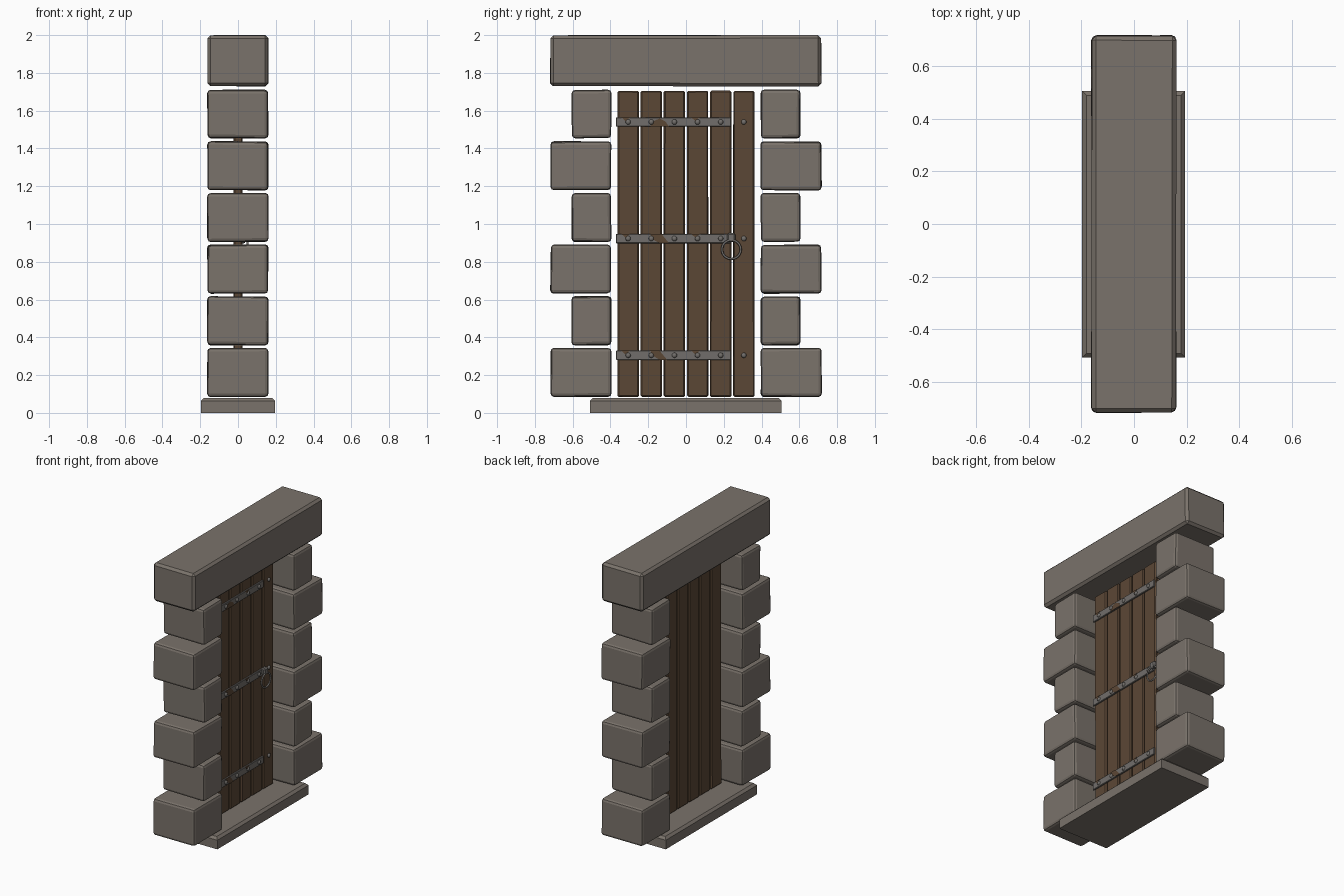
import bpy, bmesh, math, random
from mathutils import Matrix

if "Cube" in bpy.data.objects:
    bpy.data.objects.remove(bpy.data.objects["Cube"])

random.seed(4)


def material(name, rgb):
    m = bpy.data.materials.new(name)
    m.diffuse_color = (*rgb, 1)
    m.use_nodes = True
    m.node_tree.nodes["Principled BSDF"].inputs["Base Color"].default_value = m.diffuse_color
    return m


STONE = material("warm_grey_stone", (0.195, 0.170, 0.146))
WOOD = material("brown_wood", (0.105, 0.063, 0.036))
IRON = material("grey_iron", (0.165, 0.155, 0.145))


def finish(bm, name, mat, smooth=False):
    bmesh.ops.recalc_face_normals(bm, faces=bm.faces)
    me = bpy.data.meshes.new(name)
    bm.to_mesh(me)
    bm.free()
    me.materials.append(mat)
    ob = bpy.data.objects.new(name, me)
    bpy.context.collection.objects.link(ob)
    for p in me.polygons:
        p.use_smooth = smooth
    return ob


def box(name, mat, x, y, z, bevel=0.0, jitter=0.0, segments=1, top_only=False):
    """Chamfered box given by its (min, max) range on each axis."""
    bm = bmesh.new()
    bmesh.ops.create_cube(bm, size=1)
    for v in bm.verts:
        for i, (lo, hi) in enumerate((x, y, z)):
            inward = random.uniform(0, jitter)
            v.co[i] = hi - inward if v.co[i] > 0 else lo + inward
    if bevel:
        mid = sum(z) / 2
        edges = [e for e in bm.edges
                 if not top_only or all(v.co.z > mid for v in e.verts)]
        bmesh.ops.bevel(bm, geom=edges, offset=bevel, segments=segments,
                        profile=0.5, affect='EDGES')
    return finish(bm, name, mat)


# Doorstep and lintel
box("doorstep", STONE, (-0.197, 0.195), (-0.508, 0.506), (0, 0.08), 0.016, top_only=True)
box("lintel", STONE, (-0.164, 0.163), (-0.72, 0.718), (1.727, 2.0), 0.016, 0.004)

# Alternating long and short jamb stones on both sides
for row in range(6):
    z0 = 0.083 + row * 0.2735
    outer = 0.72 if row % 2 == 0 else 0.608
    for side, label in ((-1, "left"), (1, "right")):
        y = sorted((side * 0.393, side * outer))
        box(f"jamb_stone_{label}_{row + 1}", STONE, (-0.164, 0.163), y,
            (z0, z0 + 0.262), 0.018, 0.005, 2)

# Door planks
PITCH = 0.1225
centres = [(i - 2.5) * PITCH for i in range(6)]
for i, c in enumerate(centres):
    box(f"door_plank_{i + 1}", WOOD, (-0.025, 0.025), (c - 0.0575, c + 0.0575),
        (0.084, 1.706), 0.007, 0.002)


# Iron straps with worn patches, and rivets
def patch(name, points, z):
    bm = bmesh.new()
    f = bm.faces.new([bm.verts.new((0.032, y, z + dz)) for y, dz in points])
    r = bmesh.ops.extrude_face_region(bm, geom=[f])
    for g in r["geom"]:
        if isinstance(g, bmesh.types.BMVert):
            g.co.x += 0.005
    finish(bm, name, WOOD)


def rivet(name, y, z):
    bm = bmesh.new()
    bmesh.ops.create_uvsphere(bm, u_segments=10, v_segments=6, radius=0.014)
    bmesh.ops.transform(bm, verts=bm.verts,
                        matrix=Matrix.Translation((0.035 if y < 0.25 else 0.026, y, z))
                        @ Matrix.Diagonal((0.7, 1, 1, 1)))
    finish(bm, name, IRON, True)


LARGE = {
    "top": [(-0.19, -0.024), (-0.165, 0.008), (-0.14, 0.018), (-0.11, 0.004), (-0.09, -0.024)],
    "middle": [(-0.19, 0.024), (-0.17, -0.008), (-0.14, -0.024), (-0.09, -0.024), (-0.13, 0.024)],
    "bottom": [(-0.19, 0.024), (-0.17, -0.006), (-0.14, -0.024), (-0.1, -0.024), (-0.14, 0.024)],
}
for label, z in (("top", 1.54), ("middle", 0.923), ("bottom", 0.305)):
    box(f"strap_{label}", IRON, (0.022, 0.035), (-0.37, 0.238), (z - 0.025, z + 0.025), 0.003)
    patch(f"worn_patch_{label}", LARGE[label], z)
    for k, y in enumerate((-0.32, 0.05)):
        patch(f"worn_chip_{label}_{k + 1}",
              [(y - 0.022, 0.024), (y, 0.004), (y + 0.022, 0.024)], z)
    for i, c in enumerate(centres):
        rivet(f"rivet_{label}_{i + 1}", c, z)

# Ring handle hanging from a small mount
box("handle_mount", IRON, (0.022, 0.055), (0.218, 0.262), (0.905, 0.952), 0.008)
bpy.ops.mesh.primitive_torus_add(
    major_radius=0.05, minor_radius=0.006, major_segments=24, minor_segments=8,
    location=(0.05, 0.24, 0.865), rotation=(0, math.pi / 2, 0))
ring = bpy.context.object
ring.name = "handle_ring"
ring.data.materials.append(IRON)
bpy.ops.object.shade_smooth()
